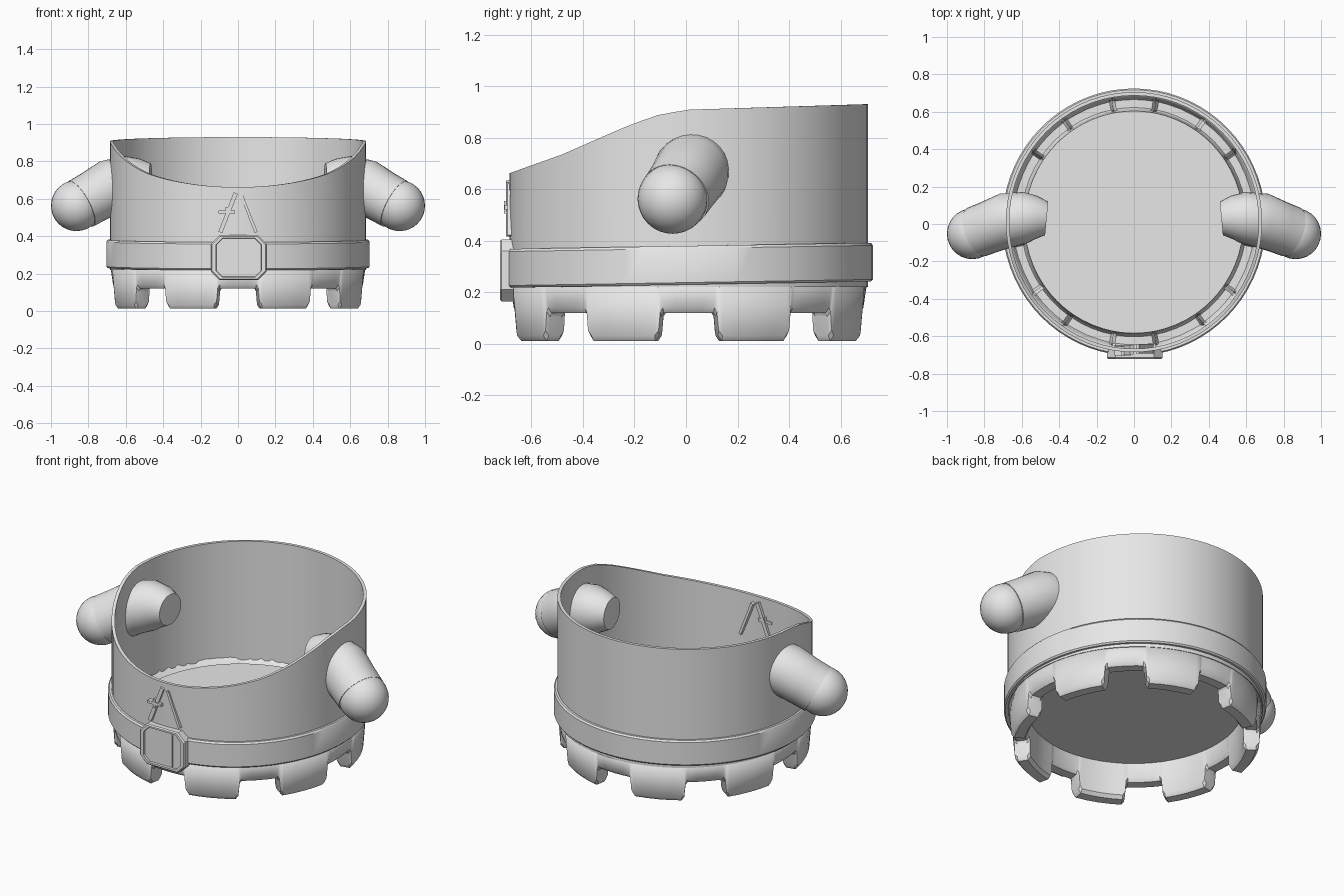
import bpy, bmesh, math
from mathutils import Vector

if "Cube" in bpy.data.objects:
    bpy.data.objects.remove(bpy.data.objects["Cube"])

grey = bpy.data.materials.new("plain_grey")
grey.use_nodes = True
grey.diffuse_color = (0.8, 0.8, 0.8, 1)
grey.node_tree.nodes["Principled BSDF"].inputs["Base Color"].default_value = (0.8, 0.8, 0.8, 1)

CENTRE_Y, STRETCH = 0.01, 1.015


def finish(name, bm, fix_normals=True, angle=35):
    if fix_normals:
        bmesh.ops.recalc_face_normals(bm, faces=bm.faces)
    mesh = bpy.data.meshes.new(name)
    bm.to_mesh(mesh)
    bm.free()
    obj = bpy.data.objects.new(name, mesh)
    bpy.context.collection.objects.link(obj)
    mesh.materials.append(grey)
    bpy.ops.object.select_all(action='DESELECT')
    obj.select_set(True)
    bpy.context.view_layer.objects.active = obj
    bpy.ops.object.shade_smooth_by_angle(angle=math.radians(angle))
    return obj


def around(degrees, radius, z):
    a = math.radians(degrees)
    return Vector((radius * math.cos(a), CENTRE_Y + STRETCH * radius * math.sin(a), z))


def skin(bm, columns, close_profile):
    """Join columns of points, wrapping round; each column is one profile."""
    cols = [[bm.verts.new(p) for p in c] for c in columns]
    count = len(cols[0])
    for i, a in enumerate(cols):
        b = cols[(i + 1) % len(cols)]
        for j in range(count if close_profile else count - 1):
            k = (j + 1) % count
            bm.faces.new((a[j], b[j], b[k], a[k]))
    return cols


# Upper wall with a rim that dips at the front
RIM = [(-0.69, 0.66), (-0.48, 0.735), (-0.24, 0.84), (-0.12, 0.885), (0, 0.908), (0.72, 0.93)]


def rim_height(y):
    for (y0, z0), (y1, z1) in zip(RIM, RIM[1:]):
        if y <= y1:
            return z0 + (z1 - z0) * (y - y0) / (y1 - y0)
    return RIM[-1][1]


bm = bmesh.new()
columns = []
for d in range(0, 360, 5):
    top = rim_height(around(d, 0.685, 0).y)
    columns.append([around(d, r, z) for r, z in
                    ((0.685, 0.22), (0.685, top), (0.667, top), (0.667, 0.22))])
skin(bm, columns, True)
finish("body_wall", bm)

# Hollow notched base with a raised floor
bm = bmesh.new()
GAP, TOOTH = 0.12, 0.012
half = [(4.5, GAP), (8.4, GAP), (9.3, GAP - 0.015), (9.9, TOOTH + 0.02), (11.2, TOOTH), (16.5, TOOTH)]
period = [(-a, z) for a, z in reversed(half)] + [(0, GAP)] + half + [(22.5, TOOTH)]
columns = []
for n in range(8):
    for offset, low in period:
        profile = ((0.575, 0.225), (0.582, low + 0.02), (0.597, low), (0.652, low),
                   (0.668, low + 0.02), (0.684, 0.25))
        columns.append([around(45 * n + offset, r, z) for r, z in profile])
cols = skin(bm, columns, False)
bm.faces.new([c[0] for c in reversed(cols)])
base = finish("notched_base", bm, fix_normals=False)
thick = base.modifiers.new("thickness", 'SOLIDIFY')
thick.thickness, thick.offset = 0.015, -1

# Belt, slightly higher at the back
bm = bmesh.new()
columns = []
for d in range(0, 360, 5):
    lift = 0.012 * math.sin(math.radians(d))
    columns.append([around(d, r, z + lift) for r, z in
                    ((0.67, 0.23), (0.697, 0.23), (0.704, 0.238),
                     (0.704, 0.37), (0.697, 0.38), (0.67, 0.38))])
skin(bm, columns, True)
finish("belt", bm)

# Arms pass through the wall and end in round hands
ARM = [((0.467, 0.03, 0.70), 0.09), ((0.52, 0.035, 0.70), 0.115), ((0.58, 0.035, 0.695), 0.137),
       ((0.68, 0.02, 0.665), 0.147), ((0.77, -0.015, 0.612), 0.14), ((0.84, -0.042, 0.573), 0.138)]
for side, label in ((1, "left"), (-1, "right")):
    points = [Vector((side * x, y, z)) for (x, y, z), _ in ARM]
    columns = [[] for _ in range(28)]
    for i, p in enumerate(points):
        ahead = points[min(i + 1, len(points) - 1)] - points[max(i - 1, 0)]
        ahead.normalize()
        u = ahead.cross(Vector((0, 0, 1))).normalized()
        v = ahead.cross(u)
        for k in range(28):
            a = math.tau * k / 28
            columns[k].append(p + ARM[i][1] * (u * math.cos(a) + v * math.sin(a)))
    bm = bmesh.new()
    cols = skin(bm, columns, False)
    bm.faces.new([c[0] for c in cols])
    bm.faces.new([c[-1] for c in cols])
    finish(label + "_arm", bm, angle=45)

    bm = bmesh.new()
    bmesh.ops.create_uvsphere(bm, u_segments=28, v_segments=16, radius=0.136)
    bmesh.ops.translate(bm, verts=bm.verts, vec=(side * 0.864, -0.052, 0.563))
    finish(label + "_hand", bm)


# Buckle: cut-corner frame, inner plate and prong
def octagon(w, h, c, y):
    pts = [(w, h - c), (w - c, h), (c - w, h), (-w, h - c),
           (-w, c - h), (c - w, -h), (w - c, -h), (w, c - h)]
    return [Vector((0.004 + x, y, 0.285 + z)) for x, z in pts]


bm = bmesh.new()
rings = [octagon(0.148, 0.12, 0.045, -0.67), octagon(0.148, 0.12, 0.045, -0.715),
         octagon(0.142, 0.114, 0.043, -0.722), octagon(0.122, 0.104, 0.035, -0.722),
         octagon(0.115, 0.098, 0.03, -0.67)]
skin(bm, list(zip(*rings)), True)
finish("buckle_frame", bm, angle=20)

bm = bmesh.new()
skin_cols = skin(bm, list(zip(octagon(0.12, 0.102, 0.03, -0.67), octagon(0.12, 0.102, 0.03, -0.71))), False)
for j in (0, 1):
    bm.faces.new([c[j] for c in skin_cols])
finish("buckle_plate", bm, angle=20)


def strip(name, start, end, width, front, depth=0.05):
    """Flat bar between two (x, z) points, its face at y = front."""
    a, b = Vector(start), Vector(end)
    n = (b - a).orthogonal().normalized() * width / 2
    bm = bmesh.new()
    corners = [a + n, b + n, b - n, a - n]
    cols = skin(bm, [[Vector((p.x, y, p.y)) for y in (front, front + depth)] for p in corners], False)
    for j in (0, 1):
        bm.faces.new([c[j] for c in cols])
    finish(name, bm, angle=20)


strip("buckle_prong", (0.064, 0.19), (0.064, 0.38), 0.008, -0.716)

# Raised front seams and a small clasp
strip("right_seam", (-0.012, 0.63), (-0.095, 0.42), 0.022, -0.698)
strip("left_seam", (0.018, 0.62), (0.097, 0.42), 0.016, -0.692)
strip("clasp_bar", (-0.105, 0.53), (-0.015, 0.53), 0.016, -0.704)
strip("clasp_pin", (-0.06, 0.555), (-0.06, 0.505), 0.014, -0.706)
